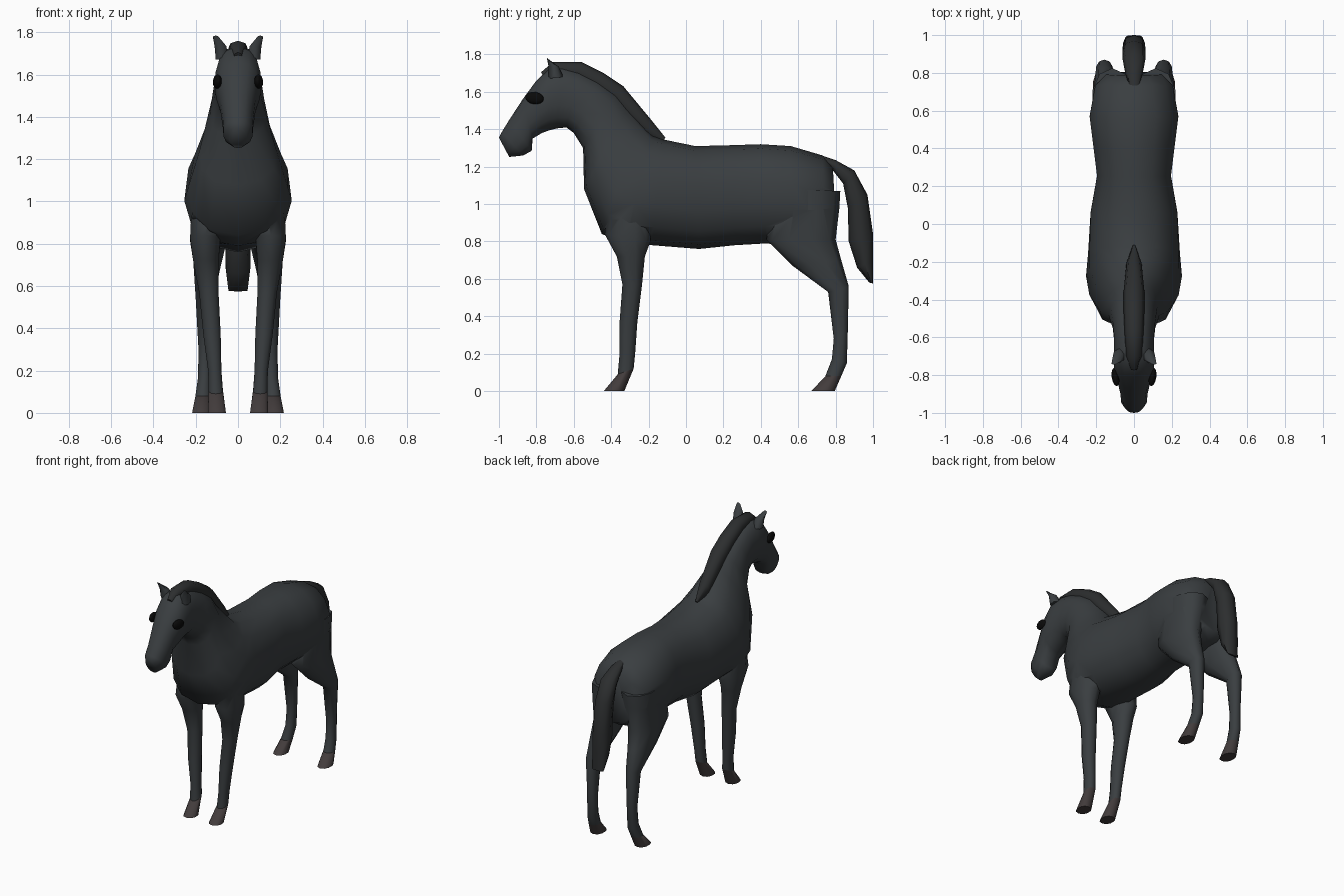
import bpy, bmesh
from math import sin, cos, pi, copysign


def material(name, rgb):
    m = bpy.data.materials.new(name)
    m.diffuse_color = (*rgb, 1)
    return m


COAT = material("coat", (0.042, 0.048, 0.052))
HAIR = material("hair", (0.025, 0.027, 0.028))
HOOF = material("hoof", (0.055, 0.045, 0.045))
EYE = material("eye", (0.003, 0.003, 0.003))


def smooth(ob, angle=1.1):
    bpy.ops.object.select_all(action='DESELECT')
    ob.select_set(True)
    bpy.context.view_layer.objects.active = ob
    bpy.ops.object.shade_smooth_by_angle(angle=angle)


def loft(name, rings, mat, n=12, p=2.0, side=1):
    """Skin rounded rings given as (y1, z1, y2, z2, half width, centre x, taper).
    Points 1 and 2 are the ends of the ring in the side view."""
    bm = bmesh.new()
    loops = []
    for r in rings:
        y1, z1, y2, z2, w = r[:5]
        cx = r[5] if len(r) > 5 else 0
        k = r[6] if len(r) > 6 else 0
        loop = []
        for i in range(n):
            a = 2 * pi * i / n
            s, c = (copysign(abs(v) ** (2 / p), v) for v in (sin(a), cos(a)))
            t = (1 + c) / 2
            loop.append(bm.verts.new((side * (cx + w * s * (1 - k * c)),
                                      y2 + (y1 - y2) * t, z2 + (z1 - z2) * t)))
        loops.append(loop)
    for a, b in zip(loops, loops[1:]):
        for i in range(n):
            j = (i + 1) % n
            bm.faces.new((a[i], a[j], b[j], b[i]))
    bm.faces.new(loops[0])
    bm.faces.new(loops[-1])
    bmesh.ops.recalc_face_normals(bm, faces=bm.faces)
    me = bpy.data.meshes.new(name)
    bm.to_mesh(me)
    bm.free()
    me.materials.append(mat)
    ob = bpy.data.objects.new(name, me)
    bpy.context.collection.objects.link(ob)
    smooth(ob)
    return ob


# Trunk, neck and head: one tube from rump to muzzle
body = loft("body", [
    (0.785, 1.20, 0.805, 0.84, 0.15),
    (0.73, 1.26, 0.74, 0.80, 0.21),
    (0.56, 1.31, 0.58, 0.77, 0.24),
    (0.40, 1.32, 0.43, 0.79, 0.22),
    (0.25, 1.315, 0.26, 0.78, 0.20),
    (0.05, 1.31, 0.07, 0.76, 0.235),
    (-0.12, 1.345, -0.18, 0.78, 0.245, 0, 0.06),
    (-0.18, 1.37, -0.33, 0.79, 0.25, 0, 0.15),
    (-0.25, 1.45, -0.45, 0.84, 0.225, 0, 0.28),
    (-0.31, 1.52, -0.545, 1.08, 0.17, 0, 0.35),
    (-0.37, 1.59, -0.55, 1.30, 0.132, 0, 0.15),
    (-0.47, 1.66, -0.60, 1.38, 0.115),
    (-0.57, 1.71, -0.64, 1.41, 0.108),
    (-0.66, 1.735, -0.69, 1.405, 0.108),
    (-0.73, 1.73, -0.73, 1.395, 0.11),
    (-0.80, 1.66, -0.77, 1.38, 0.105),
    (-0.87, 1.565, -0.82, 1.35, 0.085),
    (-0.945, 1.45, -0.825, 1.285, 0.073),
    (-0.985, 1.385, -0.87, 1.26, 0.07),
    (-1.0, 1.355, -0.945, 1.252, 0.04)], COAT, n=14, p=2.25)

FRONT_LEG = [
    (-0.41, 1.05, -0.20, 1.05, 0.08, 0.14),
    (-0.435, 0.84, -0.19, 0.80, 0.075, 0.155),
    (-0.37, 0.72, -0.22, 0.72, 0.063, 0.152),
    (-0.34, 0.57, -0.235, 0.57, 0.048, 0.138),
    (-0.355, 0.37, -0.26, 0.37, 0.043, 0.123),
    (-0.355, 0.20, -0.272, 0.20, 0.033, 0.11),
    (-0.365, 0.09, -0.28, 0.12, 0.035, 0.105)]
HIND_LEG = [
    (0.47, 1.08, 0.825, 1.07, 0.11, 0.115),
    (0.45, 0.95, 0.82, 0.98, 0.105, 0.12),
    (0.43, 0.81, 0.80, 0.81, 0.085, 0.135),
    (0.57, 0.67, 0.83, 0.70, 0.065, 0.147),
    (0.76, 0.53, 0.87, 0.56, 0.045, 0.157),
    (0.79, 0.28, 0.865, 0.32, 0.033, 0.155),
    (0.78, 0.17, 0.86, 0.15, 0.033, 0.158),
    (0.745, 0.08, 0.83, 0.08, 0.037, 0.166)]

for label, side in (("left", 1), ("right", -1)):
    # Legs, merged into the body
    for kind, rings, foot in (
            ("front", FRONT_LEG, (-0.44, 0, -0.33, 0, 0.045, 0.1)),
            ("hind", HIND_LEG, (0.67, 0, 0.795, 0, 0.045, 0.174))):
        leg = loft(f"{kind}_leg_{label}", rings, COAT, n=10, p=2.2, side=side)
        mod = body.modifiers.new("merge", 'BOOLEAN')
        mod.operation, mod.solver, mod.object = 'UNION', 'EXACT', leg
        bpy.context.view_layer.objects.active = body
        bpy.ops.object.modifier_apply(modifier=mod.name)
        bpy.data.objects.remove(leg)
        # Hoof
        loft(f"{kind}_hoof_{label}", [rings[-1], foot], HOOF, n=10, p=2.2, side=side)
    # Ear
    loft(f"ear_{label}", [
        (-0.735, 1.67, -0.655, 1.68, 0.035, 0.075),
        (-0.735, 1.735, -0.68, 1.735, 0.032, 0.083),
        (-0.745, 1.785, -0.73, 1.77, 0.014, 0.106)], COAT, n=6, side=side)
    # Eye
    bpy.ops.mesh.primitive_uv_sphere_add(segments=12, ring_count=8, radius=1,
        location=(side * 0.098, -0.81, 1.567), rotation=(-0.15, 0, -side * 0.15))
    eye = bpy.context.object
    eye.name = f"eye_{label}"
    eye.scale = (0.02, 0.05, 0.033)
    eye.data.materials.append(EYE)
    smooth(eye)
smooth(body)

# Mane with forelock
loft("mane", [
    (-0.11, 1.355, -0.125, 1.335, 0.008),
    (-0.19, 1.455, -0.22, 1.36, 0.04),
    (-0.335, 1.63, -0.38, 1.52, 0.055),
    (-0.44, 1.70, -0.48, 1.60, 0.055),
    (-0.56, 1.76, -0.59, 1.66, 0.05),
    (-0.71, 1.76, -0.69, 1.68, 0.042),
    (-0.775, 1.705, -0.75, 1.66, 0.02)], HAIR, n=8, p=2.3)

# Tail
loft("tail", [
    (0.71, 1.265, 0.75, 1.20, 0.025),
    (0.80, 1.235, 0.785, 1.18, 0.045),
    (0.90, 1.18, 0.84, 1.11, 0.06),
    (0.97, 1.05, 0.865, 0.98, 0.06),
    (1.0, 0.84, 0.87, 0.80, 0.06),
    (1.0, 0.70, 0.915, 0.66, 0.058),
    (1.0, 0.575, 0.98, 0.58, 0.045)], HAIR, n=8, p=2.3)
